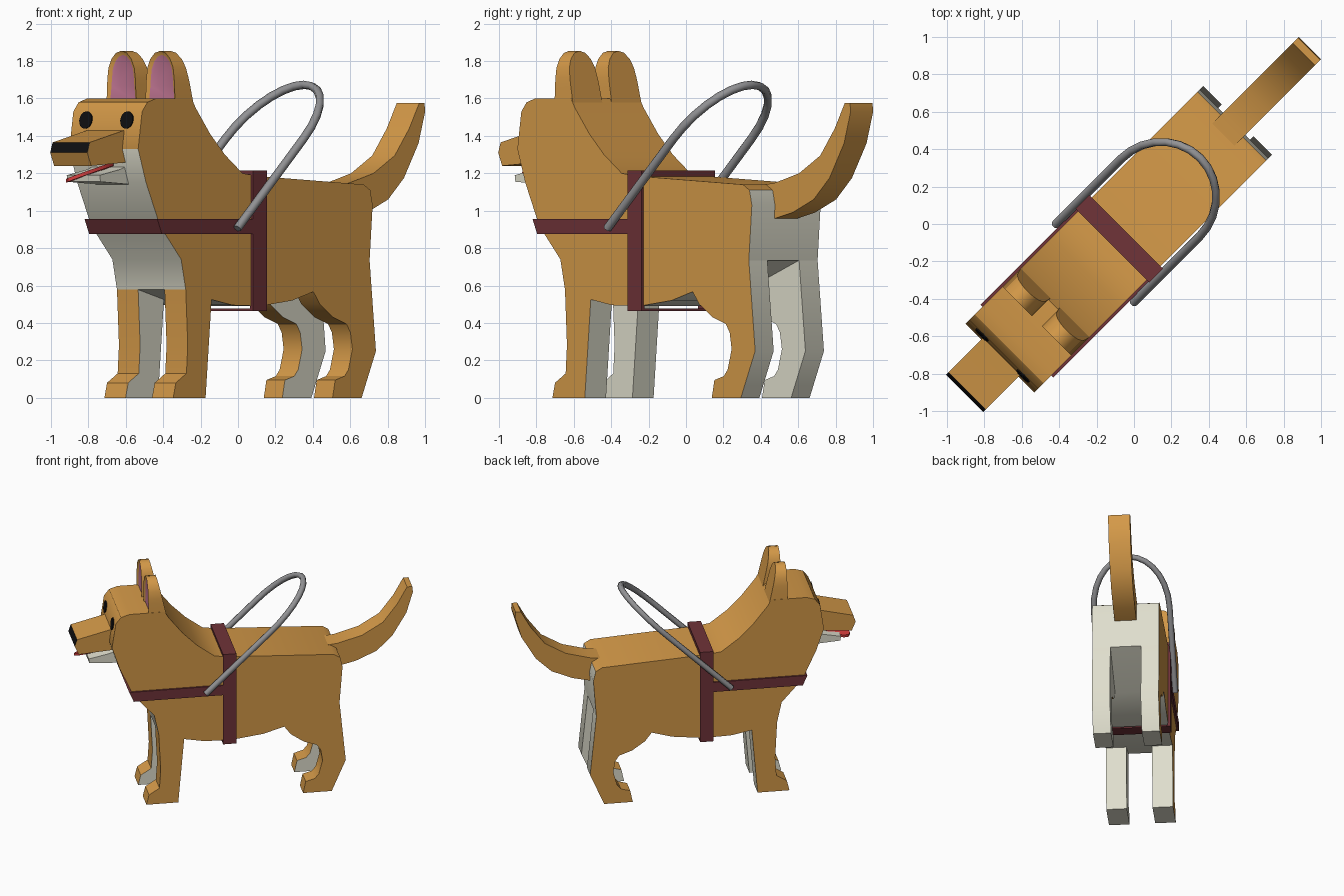
import bpy, bmesh, math
from mathutils import Vector

if "Cube" in bpy.data.objects:
    bpy.data.objects.remove(bpy.data.objects["Cube"])

R = math.sqrt(0.5)
W = 0.26     # half width of body
G = 0.12     # half gap between legs


def material(name, rgb):
    m = bpy.data.materials.new(name)
    m.diffuse_color = (*rgb, 1)
    m.use_nodes = True
    m.node_tree.nodes["Principled BSDF"].inputs["Base Color"].default_value = m.diffuse_color
    return m


TAN = material("tan_fur", (0.66, 0.32, 0.065))
CREAM = material("cream_fur", (0.74, 0.73, 0.61))
BLACK = material("black", (0.005, 0.005, 0.006))
PINK = material("ear_pink", (0.56, 0.19, 0.31))
RED = material("tongue_red", (0.68, 0.05, 0.05))
STRAP = material("harness_maroon", (0.16, 0.033, 0.04))
METAL = material("handle_grey", (0.29, 0.29, 0.30))


def world(u, v, z):
    # u runs from nose to tail, v across the body; the dog stands diagonally
    return Vector(((u + v) * R, (u - v) * R, z))


def finish(name, bm, mats, rule=None):
    bmesh.ops.recalc_face_normals(bm, faces=bm.faces)
    bm.normal_update()
    if rule:
        for f in bm.faces:
            f.material_index = int(rule(f.normal, f.calc_center_median()))
    for vert in bm.verts:
        vert.co = world(*vert.co)
    bmesh.ops.recalc_face_normals(bm, faces=bm.faces)
    me = bpy.data.meshes.new(name)
    bm.to_mesh(me)
    bm.free()
    for m in mats:
        me.materials.append(m)
    ob = bpy.data.objects.new(name, me)
    bpy.context.collection.objects.link(ob)
    bpy.ops.object.select_all(action='DESELECT')
    ob.select_set(True)
    bpy.context.view_layer.objects.active = ob
    bpy.ops.object.shade_smooth_by_angle(angle=math.radians(32))
    return ob


def loft(a, b):
    # solid between two matching outlines
    bm = bmesh.new()
    va = [bm.verts.new(p) for p in a]
    vb = [bm.verts.new(p) for p in b]
    n = len(a)
    bm.faces.new(va)
    bm.faces.new(vb[::-1])
    for i in range(n):
        j = (i + 1) % n
        bm.faces.new((va[i], vb[i], vb[j], va[j]))
    bmesh.ops.recalc_face_normals(bm, faces=bm.faces)
    bm.normal_update()
    return bm


def prism(name, profile, v0, v1, mats, rule=None):
    # side profile (u, z) extruded across the body
    bm = loft([(u, v0, z) for u, z in profile], [(u, v1, z) for u, z in profile])
    return finish(name, bm, mats, rule)


def box(name, u0, u1, v0, v1, z0, z1, mat):
    return prism(name, [(u0, z0), (u1, z0), (u1, z1), (u0, z1)], v0, v1, [mat])


# torso, neck and head in one profile
torso = [(-0.655, 0.578), (-0.69, 0.74), (-0.85, 0.92), (-0.955, 1.15), (-1.015, 1.33),
         (-0.985, 1.53), (-0.945, 1.58), (-0.88, 1.6), (-0.61, 1.6), (-0.58, 1.55),
         (-0.47, 1.41), (-0.36, 1.3), (-0.226, 1.2), (-0.11, 1.185), (0.69, 1.14),
         (0.74, 1.11), (0.758, 1.03), (0.735, 0.735), (0.31, 0.567), (0.15, 0.52),
         (-0.09, 0.49), (-0.3, 0.495), (-0.46, 0.525)]


def torso_rule(n, c):
    if abs(n.y) > 0.5:
        return False
    return n.z < -0.7 or (n.x < -0.3 and c.z < 1.3) or (n.x > 0.6 and c.z < 1.12)


prism("body_and_head", torso, -W, W, [TAN, CREAM], torso_rule)

# legs: tan on the outside, front and toes, cream elsewhere
front_leg = [(-0.655, 0.578), (-0.64, 0.28), (-0.65, 0.13), (-0.73, 0.08), (-0.75, 0),
             (-0.505, 0), (-0.46, 0.525)]
hind_leg = [(0.31, 0.567), (0.36, 0.5), (0.46, 0.43), (0.56, 0.395), (0.59, 0.35),
            (0.605, 0.26), (0.575, 0.15), (0.545, 0.115), (0.475, 0.095), (0.455, 0),
            (0.675, 0), (0.783, 0.25), (0.735, 0.735)]
for side, s in (("right", 1), ("left", -1)):
    def leg_rule(n, c, s=s):
        if abs(n.y) > 0.5:
            return n.y * s < 0
        return not (n.x < -0.1 or n.z > 0.3) or n.z < -0.95
    prism("front_leg_" + side, front_leg, s * (G - 0.02), s * W, [TAN, CREAM], leg_rule)
    prism("hind_leg_" + side, hind_leg, s * G, s * W, [TAN, CREAM], leg_rule)

# tail
tail = [(0.55, 1.13), (0.75, 1.147), (0.94, 1.2), (1.1, 1.295), (1.21, 1.44), (1.285, 1.575),
        (1.325, 1.575), (1.33, 1.53), (1.28, 1.36), (1.17, 1.175), (1.05, 1.06),
        (0.89, 0.99), (0.72, 0.95)]
prism("tail", tail, -0.085, 0.085, [TAN])

# snout with black nose strip
snout = [(-0.96, 1.44), (-1.0, 1.43), (-1.262, 1.365), (-1.28, 1.31), (-1.25, 1.24),
         (-0.96, 1.26)]
prism("snout", snout, -0.14, 0.14, [TAN, BLACK],
      lambda n, c: n.x < -0.7 and 1.31 < c.z < 1.365)

# lower jaw
prism("lower_jaw", [(-0.93, 1.25), (-1.02, 1.22), (-1.17, 1.19), (-1.165, 1.155), (-0.93, 1.14)],
      -0.125, 0.125, [CREAM])

# tongue
mid, along, across = Vector((-1.12, 0, 1.205)), Vector((-0.135, -0.03, -0.04)), Vector((0, 0.07, 0.02))
oval = [mid + along * math.cos(t * math.pi / 7) + across * math.sin(t * math.pi / 7)
        for t in range(14)]
up = Vector((0, 0, 0.02))
finish("tongue", loft([p - up / 2 for p in oval], [p + up / 2 for p in oval]), [RED])

for side, s in (("right", 1), ("left", -1)):
    # eyes: thin oval plates lying on the sloped face
    eye = []
    for i in range(16):
        t = i * math.pi / 8
        z = 1.485 + 0.046 * math.sin(t)
        eye.append(Vector((-1.015 + 0.15 * (z - 1.33), s * 0.155 + 0.047 * math.cos(t), z)))
    finish("eye_" + side, loft([p - Vector((0.007, 0, 0)) for p in eye],
                               [p + Vector((0.002, 0, 0)) for p in eye]), [BLACK])

    # ears: arched wedge with inset pink front
    arch = [(-0.112, 1.57), (-0.108, 1.67)]
    arch += [(-0.105 * math.cos(k * math.pi / 8), 1.71 + 0.145 * math.sin(k * math.pi / 8))
             for k in range(9)]
    arch += [(0.108, 1.67), (0.112, 1.57)]
    front = [(-0.735, s * 0.147 + v, z) for v, z in arch]
    back = [(-0.595 - 0.22 * (z - 1.57), s * 0.147 + v, z) for v, z in arch]
    bm = loft(front, back)
    face = min(bm.faces, key=lambda f: f.calc_center_median().x)
    bmesh.ops.inset_individual(bm, faces=[face], thickness=0.022, depth=-0.012)
    face.material_index = 1
    finish("ear_" + side, bm, [TAN, PINK])

    # harness side pieces
    box("girth_strap_" + side, -0.163, -0.06, s * 0.255, s * 0.278, 0.465, 1.215, STRAP)
    prism("chest_strap_" + side, [(-0.88, 0.955), (-0.85, 0.875), (-0.16, 0.875), (-0.16, 0.955)],
          s * 0.255, s * 0.275, [STRAP])

# harness top, bottom and chest pieces
box("girth_strap_top", -0.163, -0.06, -0.278, 0.278, 1.18, 1.215, STRAP)
box("girth_strap_bottom", -0.163, -0.06, -0.278, 0.278, 0.465, 0.477, STRAP)
prism("chest_strap_front", [(-0.885, 0.955), (-0.85, 0.875), (-0.78, 0.875), (-0.78, 0.955)],
      -0.275, 0.275, [STRAP])

# rigid U-shaped handle
path = [(-0.3, 0.295)]
path += [(0.2 + 0.3 * math.sin(k * math.pi / 14), 0.295 * math.cos(k * math.pi / 14))
         for k in range(15)]
path += [(-0.3, -0.295)]
cu = bpy.data.curves.new("handle", 'CURVE')
cu.dimensions = '3D'
cu.bevel_depth = 0.023
cu.bevel_resolution = 1
cu.use_fill_caps = True
sp = cu.splines.new('POLY')
sp.points.add(len(path) - 1)
for p, (u, v) in zip(sp.points, path):
    p.co = (*world(u, v, 0.905 + 0.96 * (u + 0.3)), 1)
cu.materials.append(METAL)
handle = bpy.data.objects.new("handle", cu)
bpy.context.collection.objects.link(handle)
bpy.ops.object.select_all(action='DESELECT')
handle.select_set(True)
bpy.context.view_layer.objects.active = handle
bpy.ops.object.convert(target='MESH')
